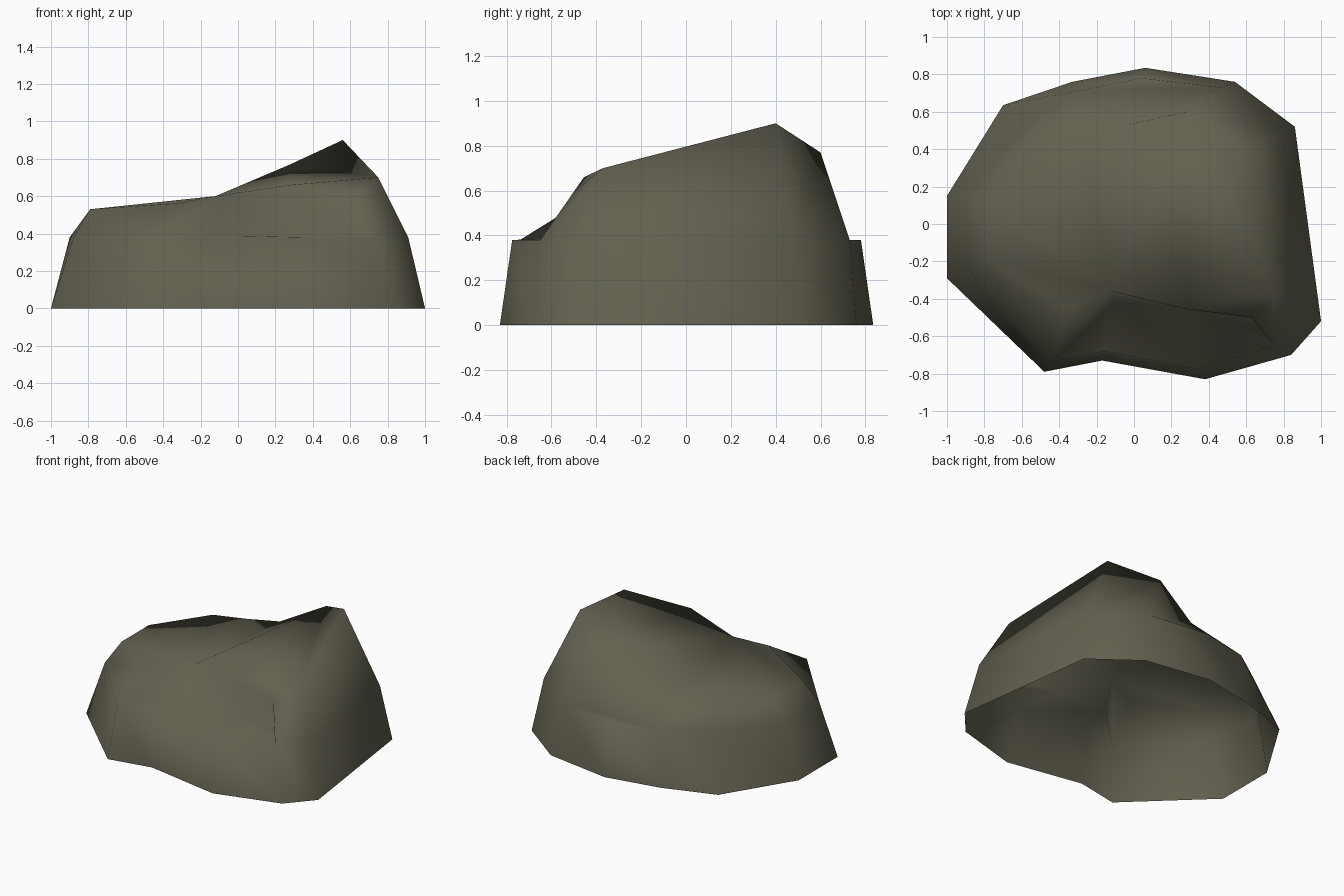
import bpy, bmesh

if "Cube" in bpy.data.objects:
    bpy.data.objects.remove(bpy.data.objects["Cube"])

# Ground outline of the rock (x, y), running clockwise from the left
base = [(-1, .15), (-.70, .635), (-.33, .76), (.06, .835), (.54, .76), (.86, .52),
        (1, -.52), (.84, -.70), (.38, -.83), (-.17, -.73), (-.48, -.79), (-1, -.29)]
# Shoulder outline at z = 0.38
shoulder = [(-.90, .14), (-.57, .53), (-.31, .71), (.04, .78), (.47, .73), (.79, .48),
            (.91, -.48), (.75, -.65), (.34, -.775), (-.16, -.68), (-.44, -.74), (-.88, -.25)]
# Upper rim (x, y, z), one point above each shoulder point
rim = [(-.79, .12, .53), (-.53, .47, .54), (-.29, .51, .56), (-.04, .53, .60),
       (.28, .60, .77), (.56, .40, .90), (.75, -.37, .70), (.63, -.50, .595),
       (.28, -.455, .66), (-.12, -.36, .60), (-.34, -.45, .56), (-.79, -.19, .53)]

bm = bmesh.new()
ground = [bm.verts.new((x, y, 0)) for x, y in base]
mid = [bm.verts.new((x, y, .38)) for x, y in shoulder]
top = [bm.verts.new(p) for p in rim]
# Back corner of the front ledge
led = [bm.verts.new(p) for p in ((.62, -.49, .39), (.28, -.44, .39), (-.11, -.42, .39))]
n = len(base)

# Side walls, left open underneath; the upper band is split along one diagonal
for i in range(n):
    j = (i + 1) % n
    bm.faces.new((ground[i], ground[j], mid[j], mid[i]))
    if i in (0, 1, 4, 5, 6, 10, 11):
        bm.faces.new((mid[i], mid[j], top[i]))
        bm.faces.new((mid[j], top[j], top[i]))

# Narrow step at the back with the wall above it
for tri in ((mid[2], mid[3], mid[4]), (mid[2], mid[4], top[3]),
            (mid[2], top[3], top[2]), (mid[4], top[4], top[3])):
    bm.faces.new(tri)

# Front ledge and the steep wall above it
for face in ((mid[7], mid[8], led[1], led[0]), (mid[8], mid[9], led[2], led[1]),
             (mid[9], mid[10], led[2]), (mid[7], led[0], top[7]),
             (led[0], led[1], top[8], top[7]), (led[1], led[2], top[9], top[8]),
             (led[2], mid[10], top[9]), (mid[10], top[10], top[9])):
    bm.faces.new(face)

# Sloping top, creased along the ridge from front to peak
for tri in ((4, 5, 6), (4, 6, 8), (6, 7, 8), (4, 8, 9), (9, 3, 4), (9, 2, 3),
            (9, 1, 2), (9, 0, 1), (9, 11, 0), (9, 10, 11)):
    bm.faces.new([top[k] for k in tri])

bmesh.ops.recalc_face_normals(bm, faces=bm.faces)
if sum(f.normal.z for f in bm.faces) < 0:
    bmesh.ops.reverse_faces(bm, faces=bm.faces)
for f in bm.faces:
    f.smooth = True

mesh = bpy.data.meshes.new("rock")
bm.to_mesh(mesh)
bm.free()
rock = bpy.data.objects.new("rock", mesh)
bpy.context.collection.objects.link(rock)

# Olive grey stone
stone = bpy.data.materials.new("olive_grey_stone")
stone.diffuse_color = (.125, .118, .08, 1)
stone.use_nodes = True
stone.node_tree.nodes["Principled BSDF"].inputs["Base Color"].default_value = stone.diffuse_color
mesh.materials.append(stone)
